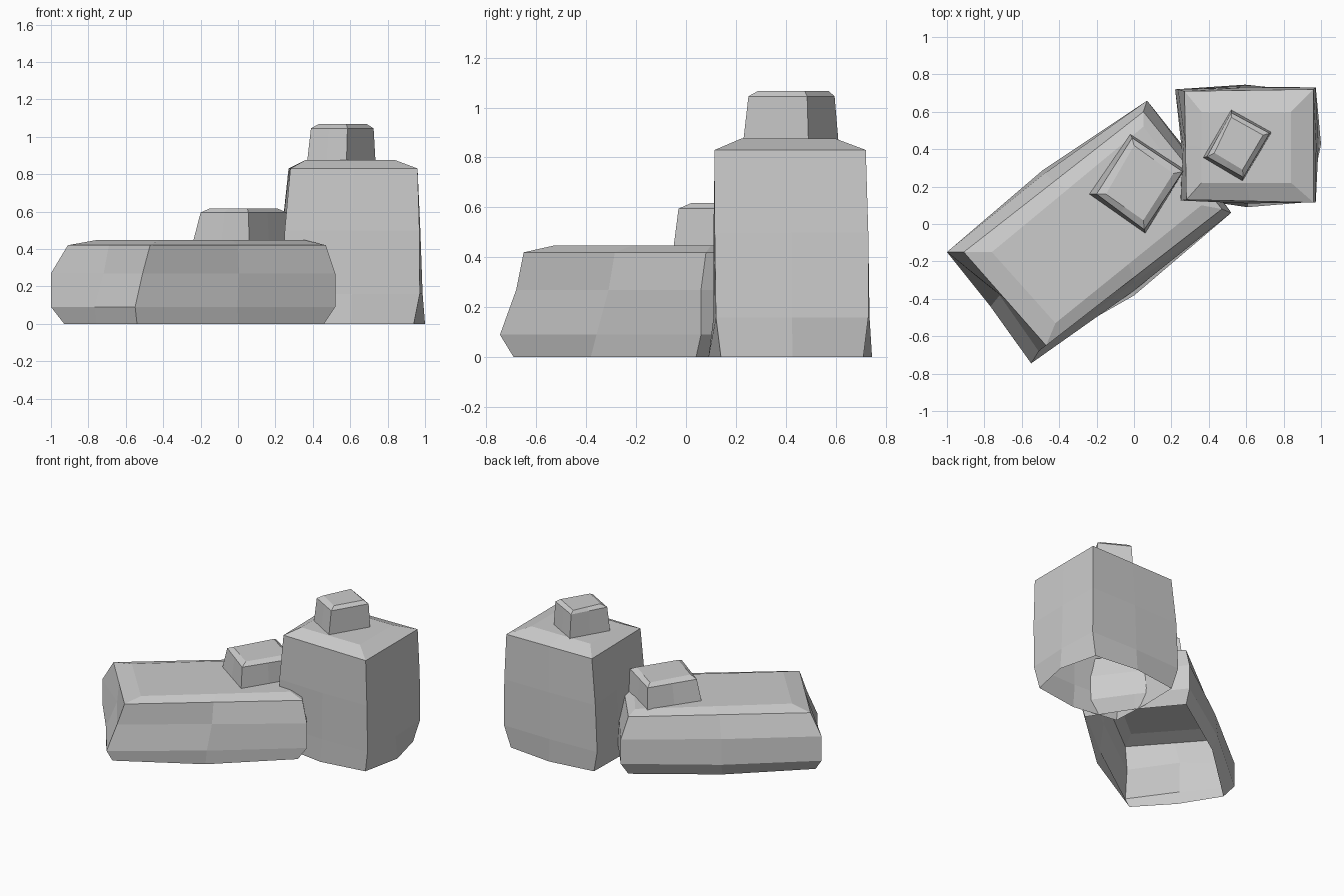
import bpy
from mathutils import Vector


def ring(z, corners, bulges=(0, 0, 0, 0)):
    """Four corners (anticlockwise) plus side midpoints pushed outward."""
    pts = []
    for i in range(4):
        a, b = Vector(corners[i]), Vector(corners[(i + 1) % 4])
        d = (b - a).normalized()
        mid = (a + b) / 2 + Vector((d.y, -d.x)) * bulges[i]
        pts += [(a.x, a.y, z), (mid.x, mid.y, z)]
    return pts


def rock(name, rings):
    """Flat-shaded rock lofted through rings, capped on top, open below."""
    n = len(rings[0])
    verts = [p for r in rings for p in r]
    faces = [(k * n + i, k * n + (i + 1) % n, (k + 1) * n + (i + 1) % n, (k + 1) * n + i)
             for k in range(len(rings) - 1) for i in range(n)]
    faces.append(tuple(range(len(verts) - n, len(verts))))
    mesh = bpy.data.meshes.new(name)
    mesh.from_pydata(verts, [], faces)
    obj = bpy.data.objects.new(name, mesh)
    bpy.context.collection.objects.link(obj)
    return obj


# Long low slab, corners: left, front, right, back
rock("long_slab_rock", [
    ring(0.00, [(-0.93, -0.18), (-0.54, -0.69), (0.46, 0.04), (0.05, 0.60)], (0.03, 0.07, 0.02, 0.05)),
    ring(0.09, [(-1.00, -0.15), (-0.55, -0.745), (0.52, 0.06), (0.07, 0.66)], (-0.01, 0.02, 0.01, 0.04)),
    ring(0.27, [(-1.00, -0.15), (-0.51, -0.68), (0.52, 0.06), (0.07, 0.66)], (-0.05, 0.0, 0.0, 0.02)),
    ring(0.42, [(-0.91, -0.15), (-0.47, -0.65), (0.47, 0.08), (0.05, 0.60)]),
    ring(0.447, [(-0.76, -0.15), (-0.42, -0.53), (0.36, 0.10), (0.05, 0.52)]),
])

# Tall block, corners: front left, front right, back right, back left
rock("tall_block_rock", [
    ring(0.00, [(0.27, 0.14), (0.94, 0.14), (0.93, 0.71), (0.26, 0.70)], (0.05, 0.065, 0.04, 0.01)),
    ring(0.16, [(0.245, 0.13), (0.972, 0.12), (0.972, 0.73), (0.22, 0.72)], (0.015, 0.015, 0.01, -0.02)),
    ring(0.50, [(0.25, 0.125), (0.97, 0.115), (0.97, 0.73), (0.235, 0.72)], (0.01, 0.005, 0.005, -0.02)),
    ring(0.83, [(0.28, 0.13), (0.96, 0.115), (0.96, 0.72), (0.27, 0.71)]),
    ring(0.875, [(0.36, 0.22), (0.84, 0.22), (0.84, 0.60), (0.36, 0.60)]),
])

# Small stone on the slab
rock("slab_stone", [
    ring(0.44, [(-0.24, 0.16), (0.06, -0.05), (0.27, 0.29), (-0.02, 0.48)]),
    ring(0.595, [(-0.20, 0.16), (0.055, -0.03), (0.26, 0.28), (-0.01, 0.46)]),
    ring(0.617, [(-0.15, 0.16), (0.05, 0.02), (0.21, 0.27), (0.0, 0.42)]),
])

# Small stone on the tall block
rock("top_stone", [
    ring(0.87, [(0.37, 0.355), (0.58, 0.23), (0.735, 0.49), (0.52, 0.61)]),
    ring(1.045, [(0.39, 0.36), (0.585, 0.25), (0.725, 0.485), (0.52, 0.595)]),
    ring(1.067, [(0.43, 0.38), (0.58, 0.29), (0.69, 0.475), (0.52, 0.57)]),
])
